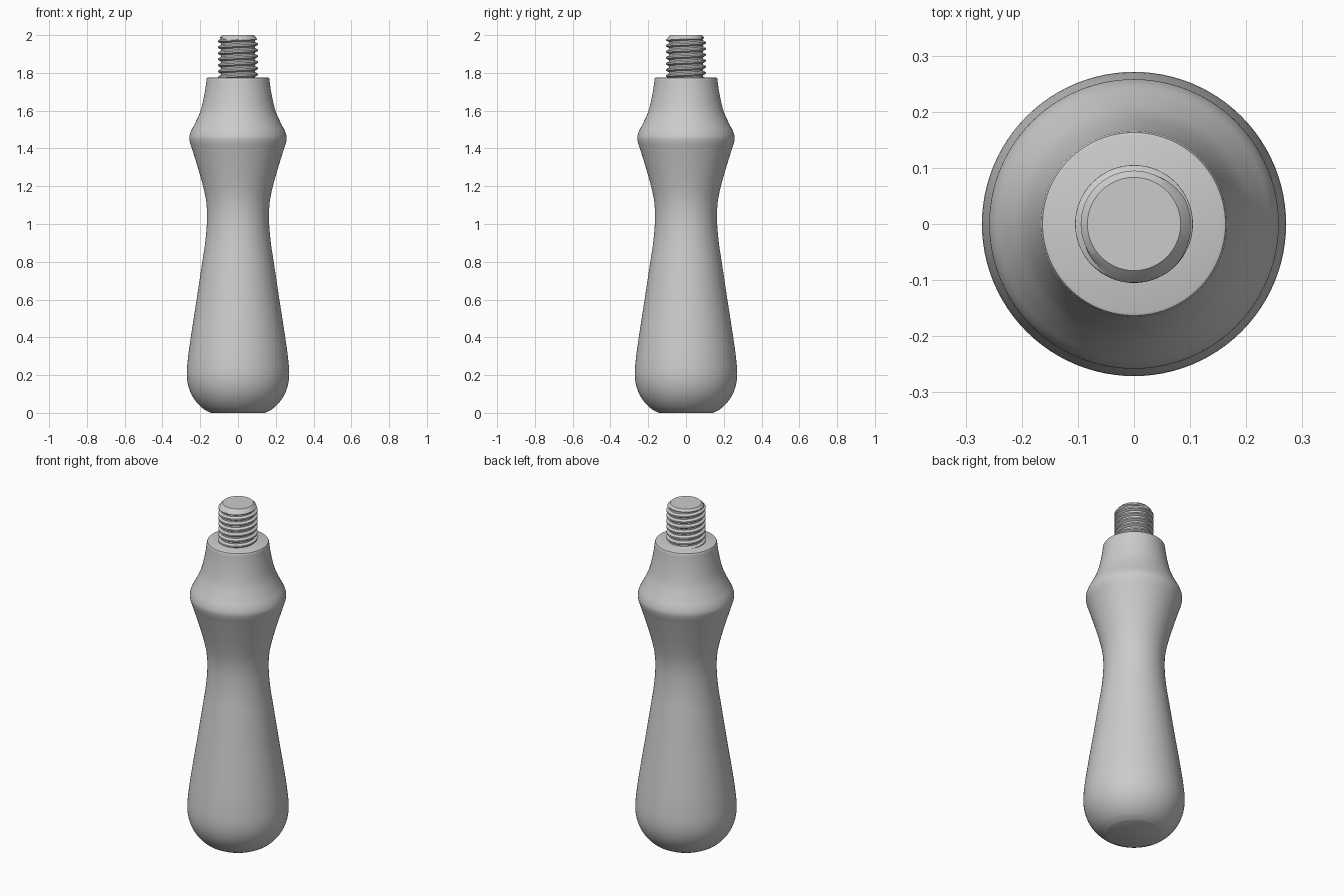
import bpy, bmesh, math
from mathutils import Vector

if "Cube" in bpy.data.objects:
    bpy.data.objects.remove(bpy.data.objects["Cube"])


def finish(bm, name, angle):
    bmesh.ops.remove_doubles(bm, verts=bm.verts, dist=1e-5)
    bmesh.ops.recalc_face_normals(bm, faces=bm.faces)
    me = bpy.data.meshes.new(name)
    bm.to_mesh(me)
    bm.free()
    ob = bpy.data.objects.new(name, me)
    bpy.context.collection.objects.link(ob)
    bpy.ops.object.select_all(action='DESELECT')
    bpy.context.view_layer.objects.active = ob
    ob.select_set(True)
    bpy.ops.object.shade_smooth_by_angle(angle=math.radians(angle))
    return ob


def skin(bm, columns):
    # quads between neighbouring columns of vertices
    for a, b in zip(columns, columns[1:]):
        for i in range(len(a) - 1):
            pts = []
            for v in (a[i], b[i], b[i + 1], a[i + 1]):
                if all((v.co - p.co).length > 1e-6 for p in pts):
                    pts.append(v)
            if len(pts) > 2:
                bm.faces.new(pts)


def smooth_curve(pts, steps=4):
    # Catmull-Rom through (r, z) points, scaled for uneven spacing
    p = [Vector(q) for q in pts]
    d = [(b - a).length for a, b in zip(p, p[1:])]
    tan = [(p[1] - p[0]) / d[0]]
    for i in range(1, len(p) - 1):
        s0, s1 = (p[i] - p[i - 1]) / d[i - 1], (p[i + 1] - p[i]) / d[i]
        tan.append((s0 * d[i] + s1 * d[i - 1]) / (d[i] + d[i - 1]))
    tan.append((p[-1] - p[-2]) / d[-1])
    out = []
    for i in range(len(d)):
        for k in range(steps):
            t = k / steps
            out.append(p[i] * (2*t**3 - 3*t**2 + 1) + p[i + 1] * (3*t**2 - 2*t**3)
                       + (tan[i] * (t**3 - 2*t**2 + t) + tan[i + 1] * (t**3 - t**2)) * d[i])
    return out + [p[-1]]


SEG = 96

# Turned handle
profile = [(.145, 0), (.18, .019), (.214, .05), (.25, .105), (.267, .16), (.271, .2),
           (.265, .29), (.25, .4), (.219, .6), (.189, .8), (.174, .9), (.165, 1.0),
           (.164, 1.06), (.17, 1.13), (.185, 1.2), (.213, 1.3), (.244, 1.4),
           (.255, 1.435), (.258, 1.455), (.253, 1.48), (.229, 1.53), (.2, 1.595),
           (.181, 1.67), (.17, 1.735), (.166, 1.768)]
ring = ([Vector((0, 0))] + smooth_curve(profile)
        + [Vector((.163, 1.774)), Vector((.158, 1.776)), Vector((0, 1.776))])
bm = bmesh.new()
cols = []
for j in range(SEG + 1):
    a = 2 * math.pi * j / SEG
    cols.append([bm.verts.new((r * math.cos(a), r * math.sin(a), z)) for r, z in ring])
skin(bm, cols)
finish(bm, "handle", 30)

# Threaded stud: rows follow the helix, clamped at both ends
PITCH, Z0, Z1 = .032, 1.76, 1.98
CREST, ROOT = .105, .091


def thread_radius(phase):
    f = phase % 1.0
    t = min(max((abs(f - .5) - .12) / .26, 0), 1)
    return ROOT + (CREST - ROOT) * t


bm = bmesh.new()
cols = []
K = 8
rows = range(-K, int((Z1 - Z0) / PITCH * K) + 2 * K)
for j in range(SEG + 1):
    u = j / SEG
    c, s = math.cos(2 * math.pi * u), math.sin(2 * math.pi * u)
    col = [(0, Z0)]
    for i in rows:
        z = min(max(Z0 + PITCH * (i / K + u), Z0), Z1)
        r = thread_radius((z - Z0) / PITCH - u)
        col.append((min(r, .083 + (2.0 - z) * .9), z))
    col += [(.095, 1.988), (.083, 2.0), (0, 2.0)]
    cols.append([bm.verts.new((r * c, r * s, z)) for r, z in col])
skin(bm, cols)
finish(bm, "threaded_stud", 30)
